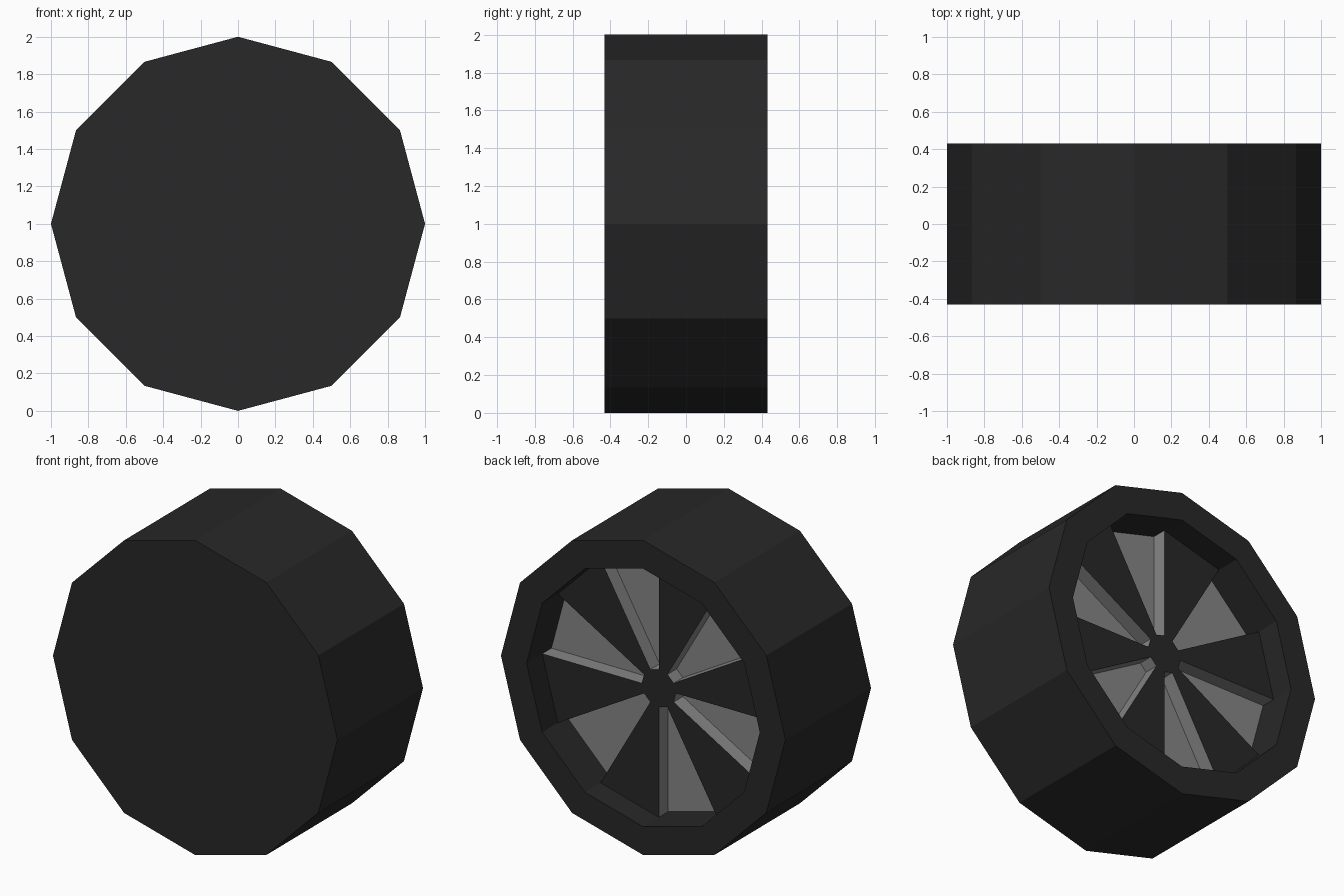
import bpy, bmesh, math
from mathutils import Vector

cube = bpy.data.objects.get("Cube")
if cube:
    bpy.data.objects.remove(cube, do_unlink=True)

SIDES = 12
RIM_R, HUB_R = 0.82, 0.12
BACK = 0.43            # rear edge of the tyre
DISC_Y = BACK - 0.157  # rear surface of the spokes
POCKET_Y = BACK - 0.25 # bottom of the pockets


def make_material(name, color):
    mat = bpy.data.materials.new(name)
    mat.use_nodes = True
    mat.diffuse_color = color
    bsdf = next(n for n in mat.node_tree.nodes if n.type == 'BSDF_PRINCIPLED')
    bsdf.inputs["Base Color"].default_value = color
    return mat


rubber = make_material("black rubber", (0.021, 0.021, 0.021, 1))
metal = make_material("grey metal", (0.24, 0.24, 0.24, 1))


def point(radius, step, y):
    a = math.tau * step / SIDES
    return Vector((radius * math.cos(a), y, 1 + radius * math.sin(a)))


def finish(name, bm, mats):
    mesh = bpy.data.meshes.new(name)
    bm.to_mesh(mesh)
    bm.free()
    for m in mats:
        mesh.materials.append(m)
    obj = bpy.data.objects.new(name, mesh)
    bpy.context.collection.objects.link(obj)
    return obj


# Tyre: closed front, faceted tread, flat rear rim and a recess with a grey floor
bm = bmesh.new()
profile = [(1, -BACK), (1, BACK), (RIM_R, BACK), (RIM_R, POCKET_Y)]
rings = [[bm.verts.new(point(r, i, y)) for i in range(SIDES)] for r, y in profile]
for a, b in zip(rings, rings[1:]):
    for i in range(SIDES):
        j = (i + 1) % SIDES
        bm.faces.new((a[i], a[j], b[j], b[i]))
bm.faces.new(rings[0])
floor = bm.faces.new(rings[-1])
floor.material_index = 1
bmesh.ops.recalc_face_normals(bm, faces=bm.faces)
finish("tyre", bm, [rubber, metal])

# Spoked disc: six dark spokes joined at the hub, grey pocket walls between them
outline = []
for k in range(1, SIDES, 2):
    outline += [(HUB_R, k), (RIM_R, k), (RIM_R, k + 1), (HUB_R, k + 1)]
bm = bmesh.new()
top = [bm.verts.new(point(r, k, DISC_Y)) for r, k in outline]
low = [bm.verts.new(point(r, k, POCKET_Y)) for r, k in outline]
count = len(outline)
for i in range(count):
    j = (i + 1) % count
    if outline[i][0] == outline[j][0] == RIM_R:
        continue  # spoke end rests against the tyre wall
    wall = bm.faces.new((top[i], top[j], low[j], low[i]))
    wall.material_index = 1
for i in range(0, count, 4):
    bm.faces.new(top[i:i + 4][::-1])
bm.faces.new([v for v, (r, k) in zip(top, outline) if r == HUB_R][::-1])
bm.normal_update()
for f in bm.faces:
    # caps face the rear; walls face out of the solid spokes
    if f.material_index == 0 and f.normal.y < 0:
        f.normal_flip()
bmesh.ops.recalc_face_normals(bm, faces=bm.faces)
if sum(f.normal.y for f in bm.faces) < 0:
    bmesh.ops.reverse_faces(bm, faces=bm.faces)
finish("spoked_disc", bm, [rubber, metal])
